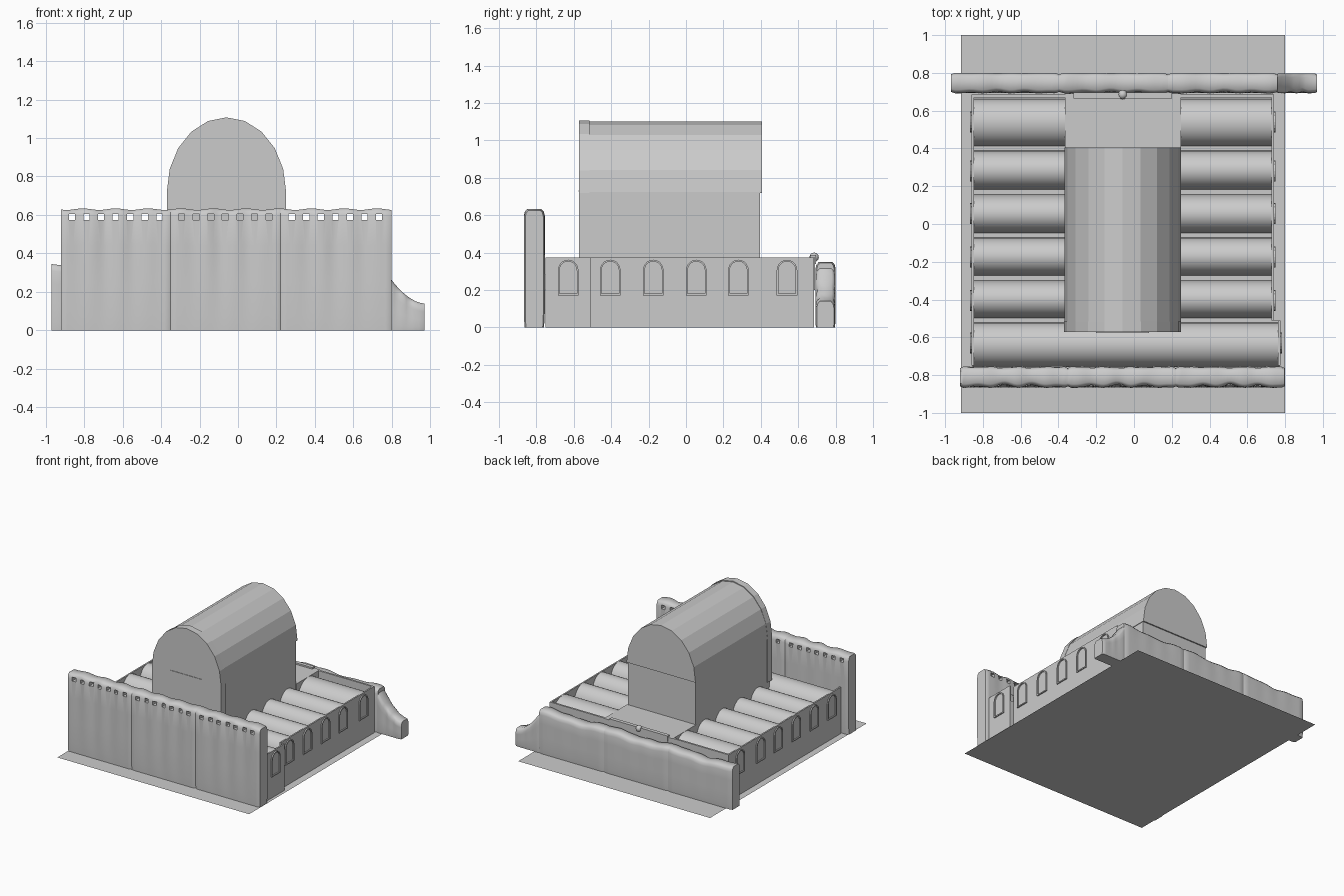
import bpy, bmesh, math
from mathutils import Vector

if "Cube" in bpy.data.objects:
    bpy.data.objects.remove(bpy.data.objects["Cube"])

stone = bpy.data.materials.new("grey_stone")
stone.use_nodes = True
GREY = (0.6, 0.6, 0.6, 1)
stone.diffuse_color = GREY
stone.node_tree.nodes["Principled BSDF"].inputs["Base Color"].default_value = GREY


def finish(name, bm, smooth=None):
    bmesh.ops.recalc_face_normals(bm, faces=bm.faces)
    mesh = bpy.data.meshes.new(name)
    bm.to_mesh(mesh)
    bm.free()
    mesh.materials.append(stone)
    obj = bpy.data.objects.new(name, mesh)
    bpy.context.collection.objects.link(obj)
    if smooth:
        bpy.ops.object.select_all(action='DESELECT')
        obj.select_set(True)
        bpy.context.view_layer.objects.active = obj
        bpy.ops.object.shade_smooth_by_angle(angle=math.radians(smooth))
    return obj


def add_box(bm, x0, x1, y0, y1, z0, z1):
    verts = bmesh.ops.create_cube(bm, size=1)["verts"]
    for v in verts:
        v.co = Vector(((x0 + x1) / 2 + v.co.x * (x1 - x0),
                       (y0 + y1) / 2 + v.co.y * (y1 - y0),
                       (z0 + z1) / 2 + v.co.z * (z1 - z0)))


def box(name, *bounds):
    bm = bmesh.new()
    add_box(bm, *bounds)
    return finish(name, bm)


def arch(centre, half, base, spring, top, steps):
    """Outline of a round-headed arch, from one foot to the other."""
    arc = [(centre + half * math.cos(math.pi * i / steps),
            spring + (top - spring) * math.sin(math.pi * i / steps)) for i in range(steps + 1)]
    return [(centre + half, base)] + arc + [(centre - half, base)]


def prism(name, outline, axis, a, b, smooth=None):
    """Extrude an outline along x or y."""
    bm = bmesh.new()
    place = (lambda p, t: (t, p[0], p[1])) if axis == 'x' else (lambda p, t: (p[0], t, p[1]))
    ends = [[bm.verts.new(place(p, t)) for p in outline] for t in (a, b)]
    for loop in ends:
        bm.faces.new(loop)
    n = len(outline)
    for i in range(n):
        j = (i + 1) % n
        bm.faces.new((ends[0][i], ends[0][j], ends[1][j], ends[1][i]))
    return finish(name, bm, smooth)


def arch_frame(name, centre, x0, x1):
    """Thin raised border around an arched niche on a side wall."""
    bm = bmesh.new()
    outer = arch(centre, 0.055, 0.172, 0.305, 0.362, 10)
    inner = arch(centre, 0.046, 0.181, 0.305, 0.353, 10)
    n = len(outer)
    rings = [[bm.verts.new((x, *p)) for p in loop]
             for x, loop in ((x0, outer), (x1, outer), (x1, inner), (x0, inner))]
    for r in range(4):
        s = rings[(r + 1) % 4]
        for i in range(n):
            j = (i + 1) % n
            bm.faces.new((rings[r][i], rings[r][j], s[j], s[i]))
    return finish(name, bm)


def soft_wall(name, x0, x1, y0, y1, height, pleat, columns=36):
    """Rounded, weathered wall: a soft section swept along x."""
    bm = bmesh.new()
    mid, half, r = (y0 + y1) / 2, (y1 - y0) / 2, 0.035
    loops = []
    for c in range(columns + 1):
        u = c / columns
        x = x0 + (x1 - x0) * u
        h = height(x)
        pinch = 0.86 if c in (0, columns) else 1
        side = [(half * 0.93, 0), (half, 0.12 * h), (half, 0.4 * h), (half, 0.7 * h), (half, h - r),
                (half * 0.9, h - r * 0.4), (half * 0.65, h)]
        section = [(-s, z) for s, z in side] + [(s, z) for s, z in reversed(side)]
        loop = []
        for s, z in section:
            fold = pleat * math.sin(math.pi * u) * (z / h) * (1 + math.sin(19 * u + 9 * x)) / 2
            loop.append(bm.verts.new((x, mid + s * pinch + (fold if s < 0 else -fold * 0.3), z)))
        loops.append(loop)
    n = len(loops[0])
    for a, b in zip(loops, loops[1:]):
        for i in range(n):
            j = (i + 1) % n
            bm.faces.new((a[i], a[j], b[j], b[i]))
    bm.faces.new(loops[0])
    bm.faces.new(loops[-1])
    return finish(name, bm, 50)


# Ground sheet
bm = bmesh.new()
bmesh.ops.create_grid(bm, x_segments=1, y_segments=1, size=1)
for v in bm.verts:
    v.co.x = 0.8 if v.co.x > 0 else -0.915
finish("ground_sheet", bm)

# Low block under the vaults, with its thin outer walls
LEFT, RIGHT, TOP = -0.86, 0.74, 0.375
box("lower_block", LEFT, RIGHT, -0.75, 0.685, 0, 0.25)
box("front_bay_block", RIGHT - 0.01, 0.775, -0.75, -0.51, 0, 0.25)
box("west_wall", LEFT, LEFT + 0.012, -0.75, 0.685, 0.24, TOP)
box("east_wall", RIGHT - 0.012, RIGHT, -0.51, 0.685, 0.24, TOP)
box("front_bay_end", 0.763, 0.775, -0.75, -0.51, 0.24, TOP)
box("rear_wall", LEFT, RIGHT, 0.67, 0.685, 0.24, TOP)

# Six rows of barrel vaults and the arched niches at their ends
bays = [(-0.75, -0.53), (-0.49, -0.307), (-0.265, -0.08),
        (-0.04, 0.148), (0.19, 0.38), (0.42, 0.655)]
niches = [-0.63, -0.405, -0.175, 0.055, 0.28, 0.54]
for k, ((y0, y1), niche) in enumerate(zip(bays, niches), 1):
    end = 0.77 if k == 1 else RIGHT - 0.005
    outline = arch((y0 + y1) / 2, (y1 - y0) / 2 + 0.008, 0.2, 0.25, TOP, 16)
    prism(f"vault_{k}", outline, 'x', LEFT + 0.005, end, 40)
    face = 0.775 if k == 1 else RIGHT
    arch_frame(f"east_niche_{k}", niche, face - 0.005, face + 0.009)
    arch_frame(f"west_niche_{k}", niche, LEFT - 0.009, LEFT + 0.005)

# Tall central hall with a faceted round roof
MID = -0.06
prism("hall_body", arch(MID, 0.303, 0.2, 0.72, 1.09, 10), 'y', -0.55, 0.395)
prism("hall_roof", arch(MID, 0.308, 0.72, 0.725, 1.1, 10), 'y', -0.53, 0.405)
prism("front_gable", arch(MID, 0.31, 0.37, 0.72, 1.107, 10), 'y', -0.572, -0.515)
box("gable_ledge", -0.2, 0.08, -0.576, -0.57, 0.727, 0.733)

# Rear porch with its lintel and boss
box("rear_porch", -0.365, 0.25, 0.39, 0.69, 0.2, TOP)
box("porch_lintel", -0.32, 0.2, 0.665, 0.695, 0.34, TOP + 0.012)
bm = bmesh.new()
bmesh.ops.create_uvsphere(bm, u_segments=12, v_segments=8, radius=0.025)
bmesh.ops.translate(bm, verts=bm.verts, vec=(MID, 0.685, TOP))
finish("porch_boss", bm, 60)

# Front screen wall: three panels, each pierced by seven small windows
edges = [-0.92, -0.35, 0.222, 0.797]
for k in range(3):
    a, b = edges[k], edges[k + 1]
    wall = soft_wall(f"front_wall_{k + 1}", a, b, -0.867, -0.755,
                     lambda x: 0.63 + 0.004 * math.sin(37 * x), 0.018)
    bm = bmesh.new()
    for i in range(7):
        x = a + 0.057 + 0.0757 * i
        add_box(bm, x - 0.016, x + 0.016, -0.95, -0.7, 0.575, 0.605)
    cutter = finish("window_cutter", bm)
    cutter.hide_render = True
    cut = wall.modifiers.new("windows", 'BOOLEAN')
    cut.operation, cut.solver, cut.object = 'DIFFERENCE', 'EXACT', cutter
    bpy.context.view_layer.objects.active = wall
    bpy.ops.object.modifier_apply(modifier="windows")
    bpy.data.objects.remove(cutter)


# Back wall: three low weathered lengths and a crumbled end
def worn(x):
    return 0.338 + 0.008 * math.sin(11 * x) + 0.004 * math.sin(29 * x)


def crumbled(x):
    t = (x - 0.75) / 0.22
    return 0.14 + 0.19 * (1 - t) ** 1.8


edges = [-0.97, -0.395, 0.18, 0.76]
for k in range(3):
    soft_wall(f"back_wall_{k + 1}", edges[k], edges[k + 1], 0.692, 0.8, worn, 0.01, 24)
soft_wall("back_wall_end", 0.75, 0.97, 0.692, 0.798, crumbled, 0.012, 14)
